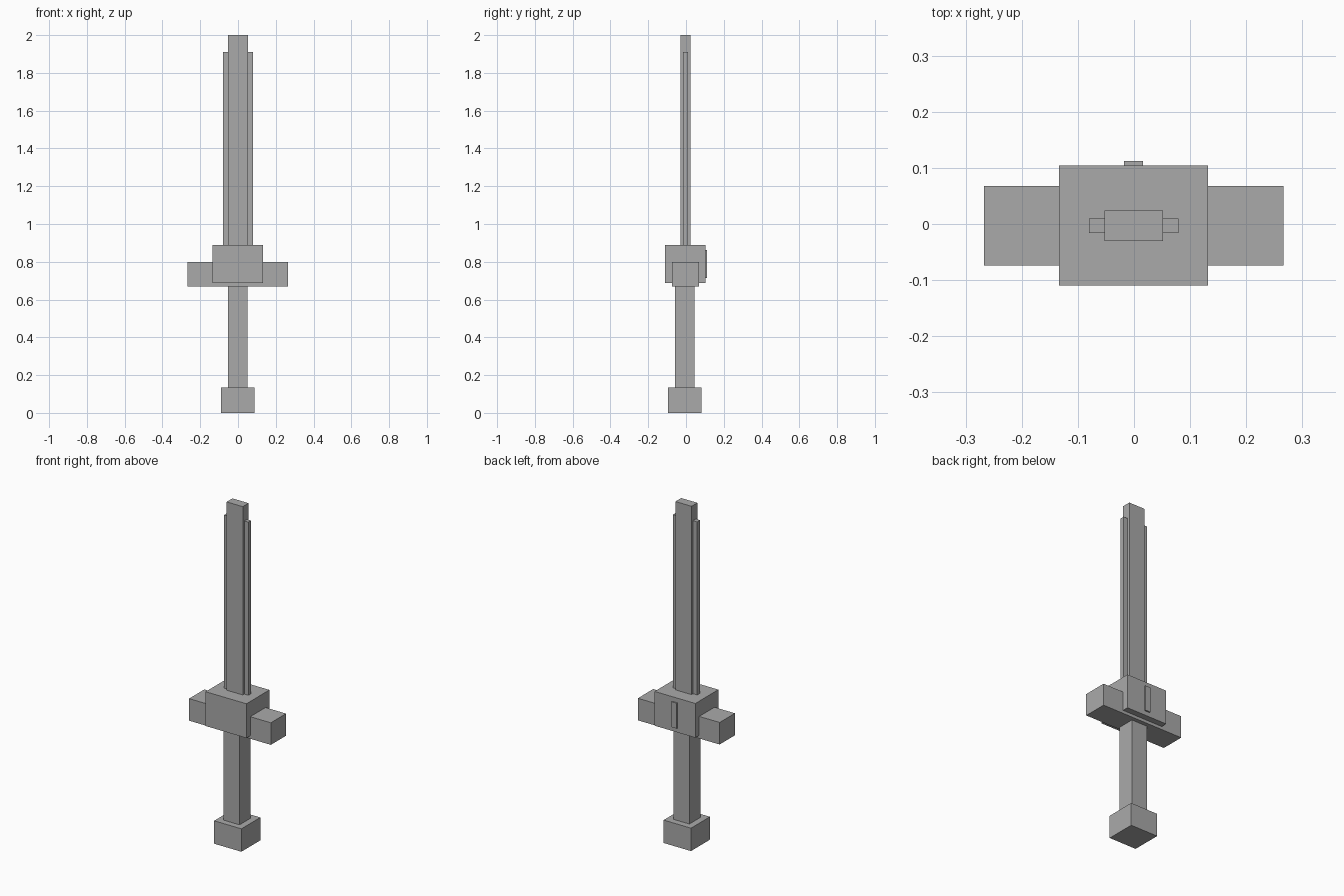
import bpy
from mathutils import Vector

if "Cube" in bpy.data.objects:
    bpy.data.objects.remove(bpy.data.objects["Cube"])

grey = bpy.data.materials.new("plain_grey")
grey.diffuse_color = (0.4, 0.4, 0.4, 1)
grey.use_nodes = True
grey.node_tree.nodes["Principled BSDF"].inputs["Base Color"].default_value = grey.diffuse_color


def box(name, low, high):
    """Flat-sided box between two opposite corners."""
    low, high = Vector(low), Vector(high)
    bpy.ops.mesh.primitive_cube_add(size=1)
    ob = bpy.context.object
    ob.name = name
    size, centre = high - low, (low + high) / 2
    for v in ob.data.vertices:
        v.co = Vector(a * b for a, b in zip(v.co, size)) + centre
    ob.data.materials.append(grey)
    return ob


# Handle
box("pommel", (-0.09, -0.094, 0), (0.088, 0.082, 0.135))
box("grip", (-0.053, -0.058, 0.135), (0.051, 0.044, 0.672))

# Crossguard with its central block and the small button on the back
box("crossguard", (-0.267, -0.074, 0.67), (0.266, 0.068, 0.80))
box("guard_block", (-0.134, -0.11, 0.688), (0.132, 0.104, 0.89))
box("back_button", (-0.018, 0.10, 0.714), (0.016, 0.112, 0.863))

# Blade core and the thinner cutting edge on either side
box("blade_core", (-0.053, -0.03, 0.89), (0.052, 0.024, 2.0))
box("left_edge", (-0.08, -0.016, 0.89), (-0.053, 0.01, 1.91))
box("right_edge", (0.052, -0.016, 0.89), (0.079, 0.01, 1.91))
